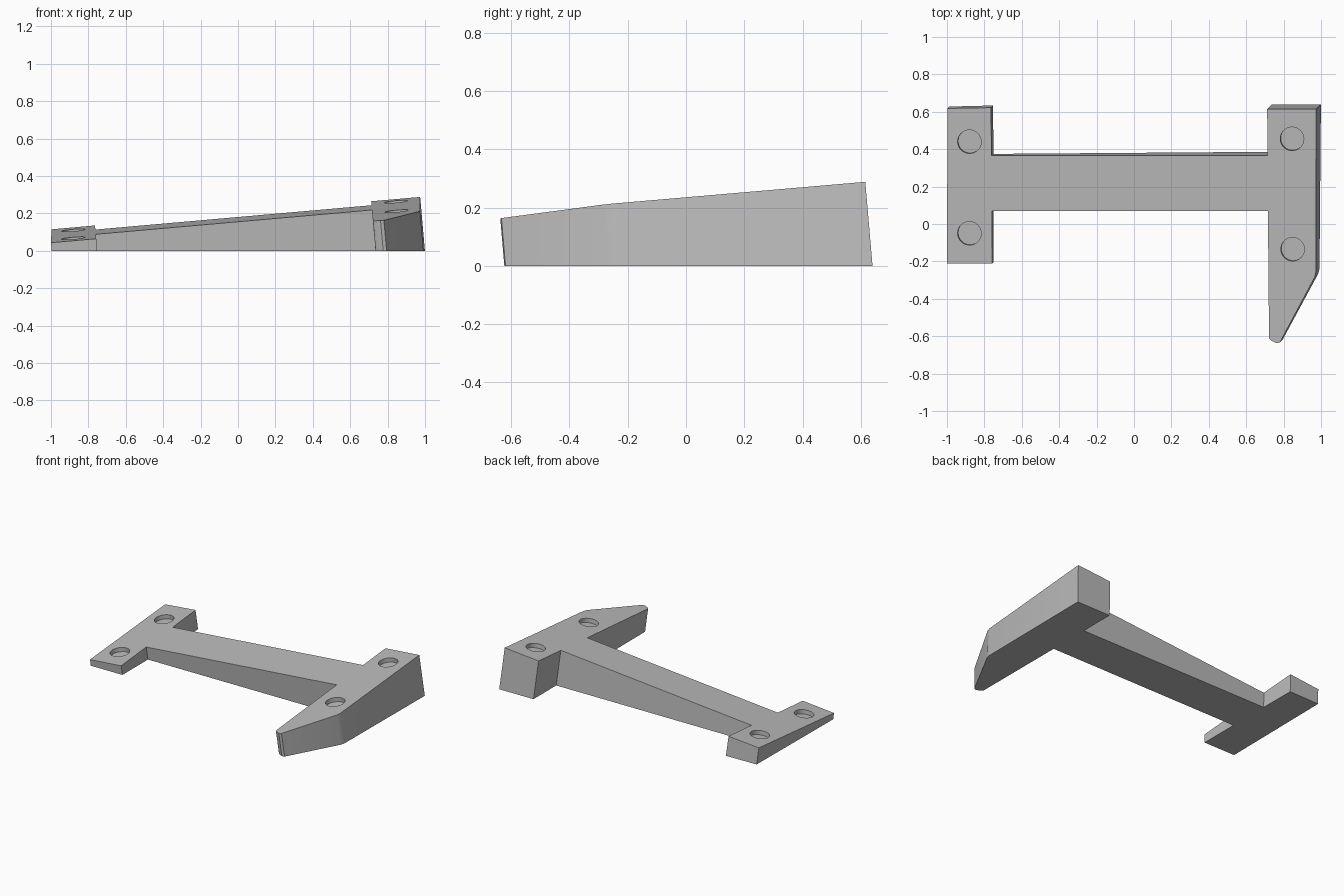
import bpy, bmesh, math
from mathutils import Vector

cube = bpy.data.objects.get("Cube")
if cube:
    bpy.data.objects.remove(cube, do_unlink=True)

# Tilted top plane: z = BASE + SX * x + SY * y
BASE, SX, SY = 0.1495, 0.088, 0.086
NORMAL = Vector((-SX, -SY, 1)).normalized()


def on_top(x, y):
    return Vector((x, y, BASE + SX * x + SY * y))


grey = bpy.data.materials.new("plain grey")
grey.use_nodes = True
grey.diffuse_color = (0.5, 0.5, 0.5, 1)
grey.node_tree.nodes["Principled BSDF"].inputs["Base Color"].default_value = (0.5, 0.5, 0.5, 1)


def make_object(name, bm):
    bmesh.ops.recalc_face_normals(bm, faces=bm.faces)
    mesh = bpy.data.meshes.new(name)
    bm.to_mesh(mesh)
    bm.free()
    mesh.materials.append(grey)
    obj = bpy.data.objects.new(name, mesh)
    bpy.context.collection.objects.link(obj)
    return obj


# Wedge body: outline on the tilted plane, walls square to it, cut flat at the floor
outline = [
    (-1.0, -0.21), (-0.758, -0.21), (-0.76, 0.07), (0.716, 0.07),
    (0.722, -0.612), (0.732, -0.622), (0.762, -0.637), (0.78, -0.633),
    (0.966, -0.285), (0.973, -0.255), (0.974, 0.615), (0.712, 0.615),
    (0.714, 0.365), (-0.762, 0.365), (-0.765, 0.622), (-0.997, 0.618),
]
bm = bmesh.new()
top = [bm.verts.new(on_top(x, y)) for x, y in outline]
bottom = [bm.verts.new(v.co - NORMAL * (v.co.z / NORMAL.z)) for v in top]
bm.faces.new(top)
bm.faces.new(bottom[::-1])
for i in range(len(top)):
    j = (i + 1) % len(top)
    bm.faces.new((top[i], bottom[i], bottom[j], top[j]))
body = make_object("wedge_bracket", bm)

# Four round blind pockets square to the tilted plane
DEPTH = 0.03
bm = bmesh.new()
for x, y in [(-0.88, 0.44), (-0.88, -0.05), (0.845, 0.455), (0.848, -0.135)]:
    matrix = NORMAL.to_track_quat("Z", "Y").to_matrix().to_4x4()
    matrix.translation = on_top(x, y)
    bmesh.ops.create_cone(bm, cap_ends=True, segments=48, radius1=0.063,
                          radius2=0.063, depth=2 * DEPTH, matrix=matrix)
cutter = make_object("pocket_cutter", bm)
cutter.hide_render = True

cut = body.modifiers.new("pockets", "BOOLEAN")
cut.operation = "DIFFERENCE"
cut.solver = "EXACT"
cut.object = cutter
bpy.ops.object.select_all(action="DESELECT")
body.select_set(True)
bpy.context.view_layer.objects.active = body
bpy.ops.object.modifier_apply(modifier=cut.name)
bpy.data.objects.remove(cutter, do_unlink=True)
bpy.ops.object.shade_smooth_by_angle(angle=math.radians(30))
